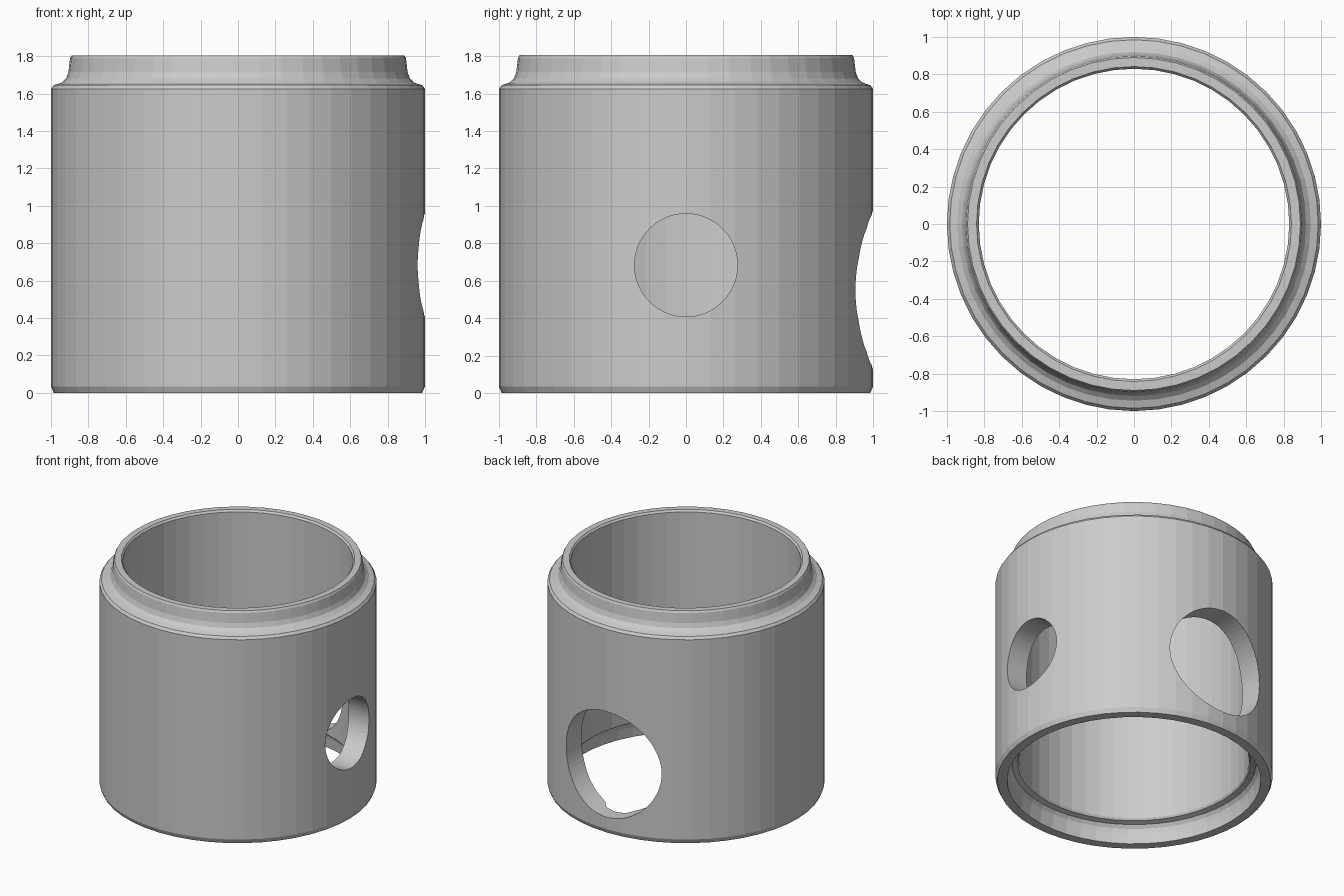
import bpy, bmesh, math

if "Cube" in bpy.data.objects:
    bpy.data.objects.remove(bpy.data.objects["Cube"])

SEGMENTS = 48

grey = bpy.data.materials.new("plain grey")
grey.diffuse_color = (0.6, 0.6, 0.6, 1)
grey.use_nodes = True
grey.node_tree.nodes["Principled BSDF"].inputs["Base Color"].default_value = grey.diffuse_color

# Closed wall cross-section (radius, height): outside, top lip, bore, bottom socket
profile = [
    (0.985, 0.0), (1.0, 0.035), (1.0, 1.625), (0.985, 1.645), (0.945, 1.658),
    (0.92, 1.68), (0.907, 1.715), (0.898, 1.79), (0.89, 1.805),
    (0.842, 1.805), (0.83, 1.79),
    (0.83, 0.165), (0.84, 0.15), (0.88, 0.14), (0.9, 0.115), (0.908, 0.08),
    (0.915, 0.0),
]


def lathe(name, points, segments):
    """Revolve a closed profile about z."""
    bm = bmesh.new()
    rings = []
    for i in range(segments):
        a = 2 * math.pi * i / segments
        rings.append([bm.verts.new((r * math.cos(a), r * math.sin(a), z)) for r, z in points])
    n = len(points)
    for i in range(segments):
        p, q = rings[i], rings[(i + 1) % segments]
        for j in range(n):
            k = (j + 1) % n
            bm.faces.new((p[j], q[j], q[k], p[k]))
    bmesh.ops.recalc_face_normals(bm, faces=bm.faces)
    mesh = bpy.data.meshes.new(name)
    bm.to_mesh(mesh)
    bm.free()
    obj = bpy.data.objects.new(name, mesh)
    bpy.context.collection.objects.link(obj)
    return obj


def cut_hole(target, name, radius, location, rotation):
    """Drill a round hole through one side of the wall."""
    bpy.ops.mesh.primitive_cylinder_add(vertices=72, radius=radius, depth=1.0,
                                        location=location, rotation=rotation)
    cutter = bpy.context.object
    cutter.name = name
    cutter.hide_render = True
    mod = target.modifiers.new(name, 'BOOLEAN')
    mod.operation = 'DIFFERENCE'
    mod.solver = 'EXACT'
    mod.object = cutter
    bpy.context.view_layer.objects.active = target
    bpy.ops.object.modifier_apply(modifier=mod.name)
    bpy.data.objects.remove(cutter, do_unlink=True)


# Tube with stepped lip and socket
tube = lathe("tube_wall", profile, SEGMENTS)
tube.data.materials.append(grey)

# Small hole on the right, large hole at the back
cut_hole(tube, "right_hole_cutter", 0.275, (1.0, 0, 0.683), (0, math.pi / 2, 0))
cut_hole(tube, "back_hole_cutter", 0.42, (0, 1.0, 0.55), (math.pi / 2, 0, 0))
